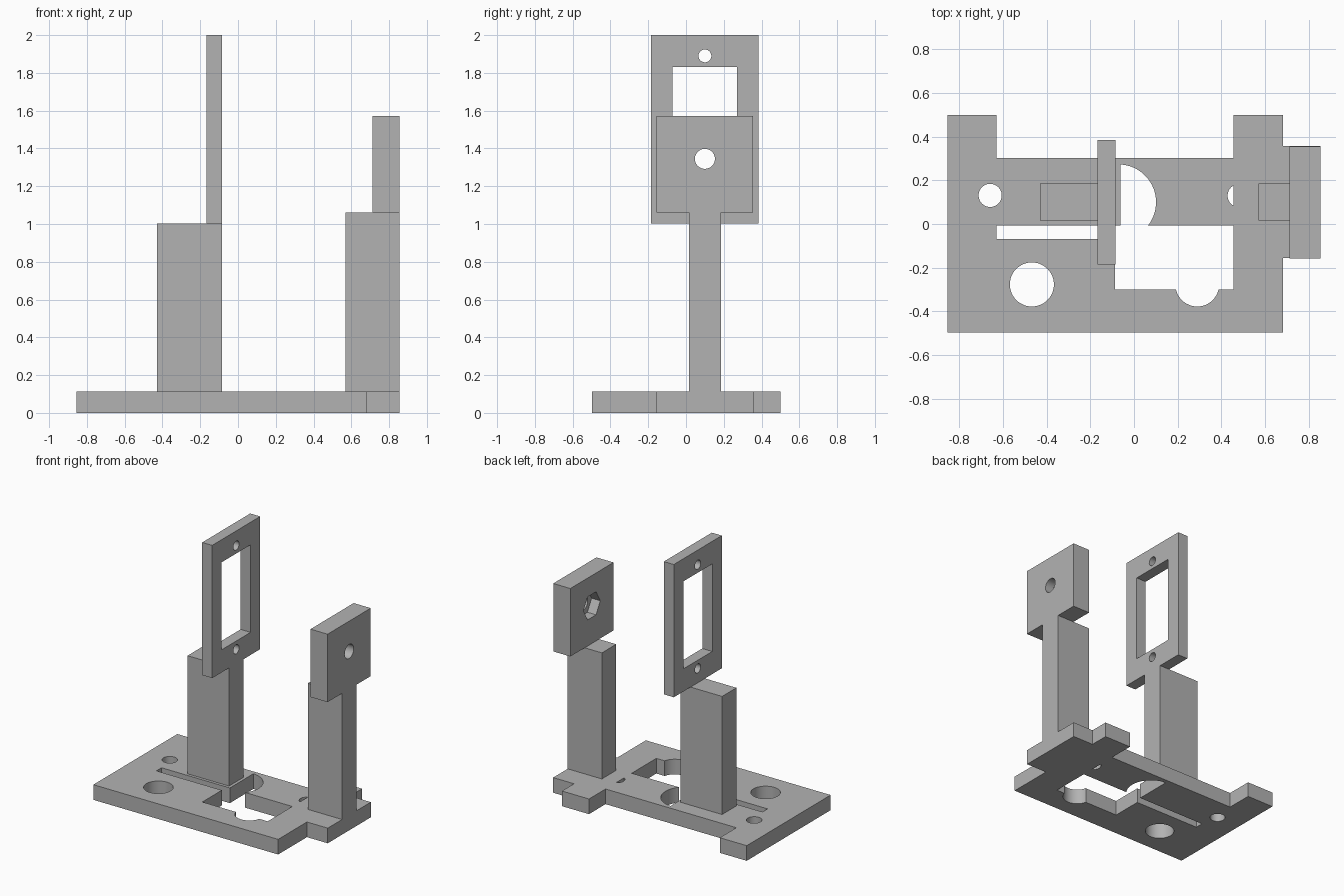
import bpy, bmesh
from math import pi, cos, sin, acos
from mathutils import Vector

if "Cube" in bpy.data.objects:
    bpy.data.objects.remove(bpy.data.objects["Cube"], do_unlink=True)

# Single plain grey
grey = bpy.data.materials.new("plain grey")
grey.use_nodes = True
grey.diffuse_color = (0.45, 0.45, 0.45, 1)
grey.node_tree.nodes["Principled BSDF"].inputs["Base Color"].default_value = (0.45, 0.45, 0.45, 1)


def prism(name, pts, lo, hi, axis="z"):
    """Extrude a closed outline: (x, y) along z, or (y, z) along x."""
    bm = bmesh.new()
    place = (lambda a, b: (a, b, lo)) if axis == "z" else (lambda a, b: (lo, a, b))
    face = bm.faces.new([bm.verts.new(place(a, b)) for a, b in pts])
    step = Vector((0, 0, hi - lo)) if axis == "z" else Vector((hi - lo, 0, 0))
    top = bmesh.ops.extrude_face_region(bm, geom=[face])["geom"]
    bmesh.ops.translate(bm, vec=step, verts=[v for v in top if isinstance(v, bmesh.types.BMVert)])
    bmesh.ops.recalc_face_normals(bm, faces=bm.faces)
    mesh = bpy.data.meshes.new(name)
    bm.to_mesh(mesh)
    bm.free()
    mesh.materials.append(grey)
    ob = bpy.data.objects.new(name, mesh)
    bpy.context.collection.objects.link(ob)
    return ob


def rect(a0, a1, b0, b1):
    return [(a0, b0), (a1, b0), (a1, b1), (a0, b1)]


def arc(a, b, r, start=0, end=2 * pi, n=48):
    full = end - start > 6.28
    steps = n if full else n - 1
    return [(a + r * cos(start + (end - start) * i / steps),
             b + r * sin(start + (end - start) * i / steps)) for i in range(n)]


def cut(ob, outlines, lo, hi, axis="z"):
    """Cut each outline through the object, then drop the cutter."""
    for pts in outlines:
        cutter = prism("cutter", pts, lo, hi, axis)
        cutter.hide_render = True
        mod = ob.modifiers.new("cut", "BOOLEAN")
        mod.operation, mod.solver, mod.object = "DIFFERENCE", "EXACT", cutter
        bpy.context.view_layer.objects.active = ob
        bpy.ops.object.modifier_apply(modifier=mod.name)
        bpy.data.objects.remove(cutter, do_unlink=True)


def smooth(ob):
    bpy.ops.object.select_all(action="DESELECT")
    ob.select_set(True)
    bpy.context.view_layer.objects.active = ob
    bpy.ops.object.shade_smooth_by_angle(angle=0.5)


base_top = 0.114
mid = 0.1  # shared centre line of both posts

# Base plate with back lugs and a side tab
base = prism("base_plate", [
    (-0.855, -0.497), (0.682, -0.497), (0.682, -0.155), (0.855, -0.155),
    (0.855, 0.357), (0.682, 0.357), (0.682, 0.5), (0.457, 0.5),
    (0.457, 0.303), (-0.631, 0.303), (-0.631, 0.5), (-0.855, 0.5)], 0, base_top)

# Opening with its slot, the clipped round bites, and the round holes
opening = [(-0.087, -0.3), (0.457, -0.3), (0.457, -0.007), (-0.631, -0.007),
           (-0.631, -0.068), (-0.087, -0.068)]
bite_x, bite_r = -0.072, 0.173
bite_a = acos((-0.063 - bite_x) / bite_r)
sliver_x, sliver_r = 0.482, 0.053
sliver_a = acos((0.457 - sliver_x) / sliver_r)
cut(base, [
    opening,
    arc(bite_x, mid, bite_r, -bite_a, bite_a),
    arc(sliver_x, 0.13, sliver_r, sliver_a, 2 * pi - sliver_a, 24),
    arc(0.29, -0.278, 0.1),
    arc(-0.468, -0.277, 0.101),
    arc(-0.659, 0.131, 0.053),
], -0.1, 0.3)
smooth(base)

# Support posts
prism("middle_post", rect(-0.43, -0.085, 0.015, 0.185), base_top, 1.002)
prism("side_post", rect(0.57, 0.855, 0.015, 0.185), base_top, 1.062)

# Tall frame with a window and two screw holes
frame = prism("window_frame", rect(-0.185, 0.385, 1.002, 2.0), -0.168, -0.085, "x")
cut(frame, [rect(-0.072, 0.271, 1.172, 1.83)]
    + [arc(mid, z, 0.034) for z in (1.11, 1.89)], -0.4, 0.2, "x")
smooth(frame)

# Bearing plate with a bore and a hexagonal pocket on its inner side
plate = prism("bearing_plate", rect(-0.157, 0.356, 1.062, 1.573), 0.713, 0.855, "x")
cut(plate, [arc(mid, 1.345, 0.053)], 0.5, 1.0, "x")
cut(plate, [arc(mid, 1.345, 0.1, n=6)], 0.6, 0.785, "x")
smooth(plate)
